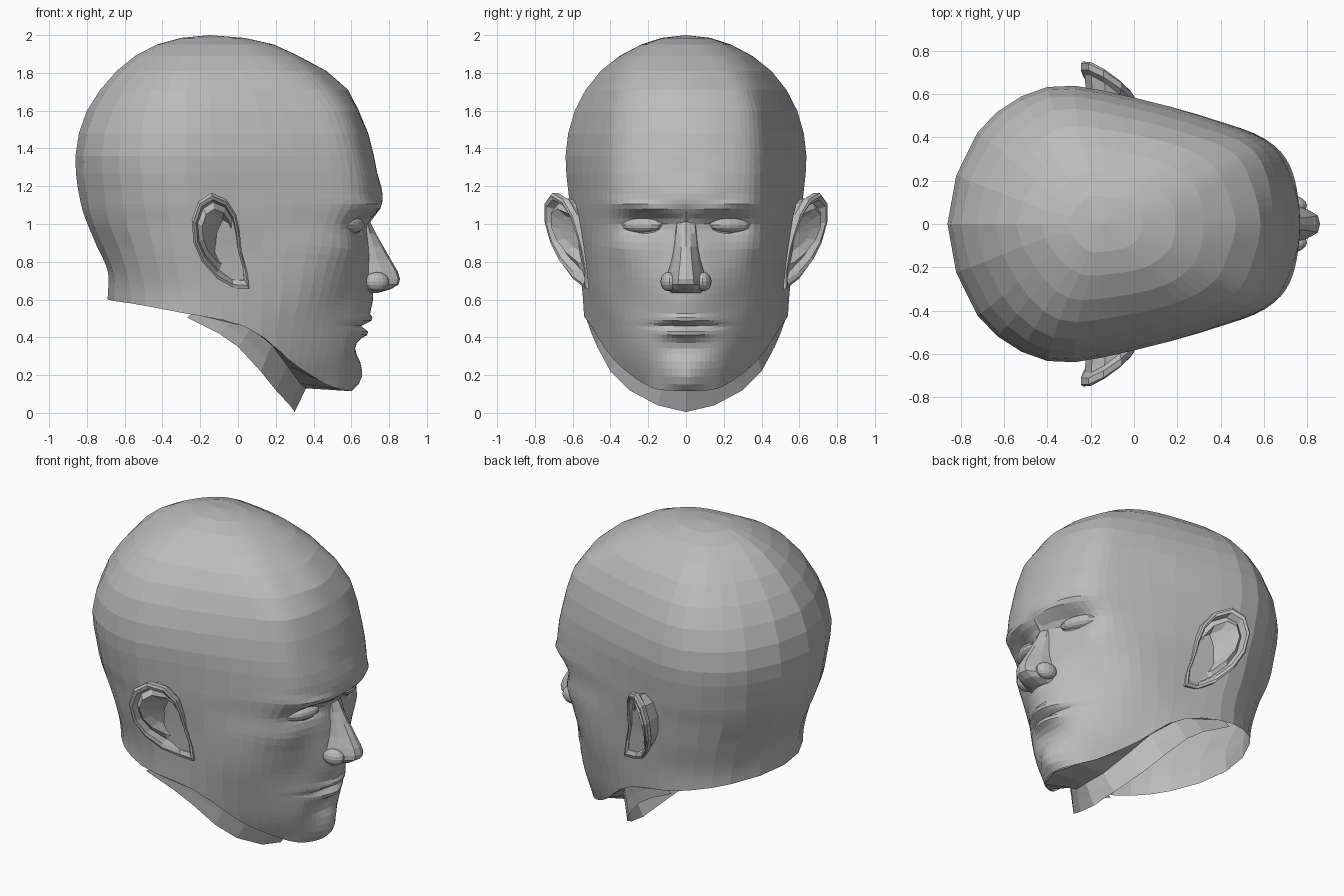
import bpy, bmesh, math
from mathutils import Vector, Matrix

if "Cube" in bpy.data.objects:
    bpy.data.objects.remove(bpy.data.objects["Cube"])

skin = bpy.data.materials.new("plain_grey")
skin.diffuse_color = (0.5, 0.5, 0.5, 1)
skin.use_nodes = True
skin.node_tree.nodes["Principled BSDF"].inputs["Base Color"].default_value = skin.diffuse_color


# ---------- helpers ----------
def finish(name, bm, centre=None):
    """Turn a half mesh into a flat-shaded object mirrored across y."""
    bmesh.ops.remove_doubles(bm, verts=bm.verts[:], dist=0.0005)
    bm.normal_update()
    if centre:
        c = Vector(centre)
        if sum(f.normal.dot(f.calc_center_median() - c) * f.calc_area() for f in bm.faces) < 0:
            bmesh.ops.reverse_faces(bm, faces=bm.faces[:])
    me = bpy.data.meshes.new(name)
    bm.to_mesh(me)
    bm.free()
    me.materials.append(skin)
    ob = bpy.data.objects.new(name, me)
    bpy.context.collection.objects.link(ob)
    m = ob.modifiers.new("mirror", 'MIRROR')
    m.use_axis = (False, True, False)
    m.merge_threshold = 0.001
    return ob


def loft(name, rows, centre, closed=False):
    """Skin a list of equal-length point rows."""
    bm = bmesh.new()
    grid = [[bm.verts.new(p) for p in r] for r in rows]
    n = len(rows[0])
    for a, b in zip(grid, grid[1:]):
        for j in range(n if closed else n - 1):
            k = (j + 1) % n
            bm.faces.new((a[j], a[k], b[k], b[j]))
    return finish(name, bm, centre)


def hermite(a, b, ta, tb, u):
    return ((2*u**3 - 3*u*u + 1) * a + (u**3 - 2*u*u + u) * ta
            + (3*u*u - 2*u**3) * b + (u**3 - u*u) * tb)


def interp(tab, z):
    """Smooth values at z from rows (z, v1, v2...) in rising z."""
    z = min(max(z, tab[0][0]), tab[-1][0])
    i = 0
    while i < len(tab) - 2 and z > tab[i + 1][0]:
        i += 1
    h = tab[i + 1][0] - tab[i][0]
    u = (z - tab[i][0]) / h

    def slope(k, c):
        lo, hi = tab[max(k - 1, 0)], tab[min(k + 1, len(tab) - 1)]
        return (hi[c] - lo[c]) / (hi[0] - lo[0]) * h
    return [hermite(tab[i][c], tab[i + 1][c], slope(i, c), slope(i + 1, c), u)
            for c in range(1, len(tab[0]))]


def g(d, s):
    return math.exp(-(d / s) ** 2)


# ---------- head shape: midline profiles and side sections ----------
FRONT = [(.115, .60), (.14, .63), (.185, .655), (.26, .65), (.34, .62), (.42, .655),
         (.5, .685), (.57, .71), (.65, .715), (.85, .70), (1.0, .69), (1.12, .765),
         (1.3, .73), (1.45, .70), (1.65, .615), (1.75, .55), (1.85, .40), (1.95, .19)]
BACK = [(.6, -.69), (.75, -.69), (.9, -.755), (1.1, -.83), (1.37, -.86), (1.6, -.80),
        (1.77, -.68), (1.88, -.56), (1.95, -.43)]
# z, then six (x, y) points from beside the midline of the face to the nape
SIDE = [
    (.12, .54, .15, .42, .23, .25, .33, .08, .44, -.30, .53, -.57, .36),
    (.28, .58, .17, .46, .28, .27, .38, .06, .47, -.30, .53, -.57, .36),
    (.45, .62, .17, .49, .31, .29, .42, .03, .50, -.30, .53, -.57, .36),
    (.65, .655, .17, .53, .33, .33, .455, .02, .52, -.30, .54, -.57, .36),
    (.85, .66, .17, .565, .35, .36, .47, .0, .54, -.34, .57, -.62, .37),
    (1.0, .665, .17, .58, .36, .40, .46, .0, .56, -.36, .59, -.68, .38),
    (1.12, .74, .17, .64, .36, .42, .465, .0, .57, -.38, .61, -.70, .40),
    (1.4, .68, .20, .60, .36, .42, .455, .0, .58, -.40, .63, -.72, .42),
    (1.65, .59, .20, .51, .34, .33, .42, -.03, .52, -.38, .56, -.64, .36),
    (1.85, .38, .13, .32, .24, .18, .33, -.08, .39, -.33, .40, -.50, .24),
    (1.95, .18, .08, .14, .14, .05, .20, -.10, .23, -.25, .23, -.37, .13)]
# lower edge of the shell at each station: chin, jaw, nape
EDGE = [(0, .115), (1, .125), (2, .17), (3, .28), (4, .46), (5, .53), (6, .58), (7, .60)]


def relief(y, z):
    """Brow, sockets, cheekbones and lips as push along x."""
    return (-.045 * g(y - .22, .11) * g(z - 1.0, .045)
            + .025 * g(y - .22, .17) * g(z - 1.06 - .13 * y, .03)
            + .015 * g(y - .36, .10) * g(z - .87, .07)
            - .015 * g(y - .27, .09) * g(z - .60, .12)
            + .030 * g(y, .13) * g(z - .495, .022)
            + .036 * g(y, .11) * g(z - .42, .024)
            - .025 * g(y, .16) * g(z - .46, .012))


def head_point(s, z):
    zz = min(z, 1.95)
    v = interp(SIDE, zz)
    pts = [(interp(FRONT, zz)[0], 0)] + list(zip(v[::2], v[1::2])) + [(interp(BACK, zz)[0], 0)]
    pts = [(pts[1][0], -pts[1][1])] + pts + [(pts[-2][0], -pts[-2][1])]
    i = min(int(s), 6)
    u = s - i
    a, b, c, d = pts[i:i + 4]
    x, y = (hermite(b[k], c[k], (c[k] - a[k]) / 2, (d[k] - b[k]) / 2, u) for k in (0, 1))
    if x > .3:
        x += relief(y, z) * min(1, (x - .3) / .15)
    k = math.sqrt(max(0, 2 - z) / .05) if z > 1.95 else 1   # rounded crown
    return (-.15 + (x + .15) * k, y * k, z)


stations = []
for i, n in enumerate((7, 6, 4, 3, 3, 3, 2)):
    stations += [i + k / n for k in range(n)]
stations.append(7)
upper = [2, 1.985, 1.95, 1.89, 1.81, 1.71, 1.6, 1.48, 1.36, 1.27, 1.2, 1.16, 1.13, 1.105,
         1.08, 1.055, 1.03]
lower = [1.0, .97, .94, .9, .86, .81, .76, .71, .67, .63, .59, .55, .525, .505, .487, .472,
         .46, .447, .43, .412, .395, .37, .34, .31, .27, .23, .19, .15, .115]
rows = [[head_point(s, z) for s in stations] for z in upper]
for z in lower:
    t = (1 - z) / .885
    rows.append([head_point(s, 1 - t * (1 - interp(EDGE, s)[0])) for s in stations])
loft("head", rows, (0, 0, 1))

# ---------- neck: jaw edge, throat crease, open lower rim ----------
jaw = [head_point(s, interp(EDGE, s)[0]) for s in (0, 1, 2, 3, 3.6, 4, 4.6)]
crease = [(.36, 0, .13), (.33, .12, .155), (.26, .25, .25), (.18, .36, .36),
          (.07, .45, .45), (-.02, .49, .50), (-.22, .525, .54)]
rim = [(.30, 0, .005), (.275, .15, .04), (.20, .30, .12), (.12, .40, .22),
       (.0, .47, .35), (-.10, .50, .42), (-.27, .53, .505)]
mid = [tuple((a + b) / 2 for a, b in zip(p, q)) for p, q in zip(crease, rim)]
loft("neck", [jaw, crease, mid, rim], (.1, 0, .6))

# ---------- nose ----------
NOSE = [(1.07, .745, .06), (1.01, .70, .055), (.95, .73, .06), (.88, .77, .065),
        (.81, .81, .075), (.75, .845, .09), (.71, .858, .10), (.68, .85, .105),
        (.655, .81, .10), (.635, .74, .085)]
rows = [[(r, 0, z), (r - .01, .4 * w, z), ((r + .67) / 2, .85 * w, z), (.62, 1.25 * w, z)]
        for z, r, w in NOSE]
rows.append([(.66, y * .5, .64) for _, y, _ in rows[-1]])
loft("nose", rows, (.6, 0, .85))


def ellipsoid(name, loc, size, turn=0):
    bm = bmesh.new()
    mat = Matrix.Translation(loc) @ Matrix.Rotation(turn, 4, 'Z') @ Matrix.Diagonal((*size, 1))
    bmesh.ops.create_uvsphere(bm, u_segments=14, v_segments=8, radius=1, matrix=mat)
    finish(name, bm, loc)


ellipsoid("nostril_wing", (.735, .095, .695), (.065, .038, .05), -.25)

# ---------- eyes and lids ----------
ellipsoid("eyeball", (.605, .235, .995), (.05, .12, .042), .42)


def lid(name, height, side):
    rows = []
    for i in range(9):
        u = i / 8
        y = .115 + .25 * u
        bow = math.sin(math.pi * u)
        x = .655 - .42 * (y - .115) + .022 * bow
        z = .98 + .02 * u + height * bow
        rows.append([(x - .07, y, z + .05 * side), (x - .005, y, z + .015 * side),
                     (x, y, z), (x - .06, y, z - .004 * side)])
    loft(name, rows, (.5, .235, .995))


lid("upper_eyelid", .042, 1)
lid("lower_eyelid", -.028, -1)

# ---------- ears ----------
outline = [(-.01, 1.05), (-.06, 1.13), (-.14, 1.165), (-.21, 1.12), (-.245, 1.02),
           (-.235, .90), (-.19, .80), (-.11, .71), (-.02, .66), (.06, .655),
           (.05, .74), (.02, .85), (.01, .95)]


def ear_ring(scale, dy, root=None):
    ring = []
    for px, pz in outline:
        x, z = -.10 + (px + .10) * scale, .94 + (pz - .94) * scale
        y = max(.535, .575 - .6 * px + .2 * (pz - .9))
        ring.append((x, root if root else y + dy, z))
    return ring


rows = [ear_ring(.78, 0, .48), ear_ring(.88, -.06), ear_ring(1, -.035), ear_ring(1, -.005),
        ear_ring(.93, .003), ear_ring(.84, -.005), ear_ring(.78, -.045), ear_ring(.62, -.03),
        ear_ring(.45, -.075), ear_ring(.02, 0, .555)]
loft("ear", rows, (-.1, .5, .93), closed=True)
